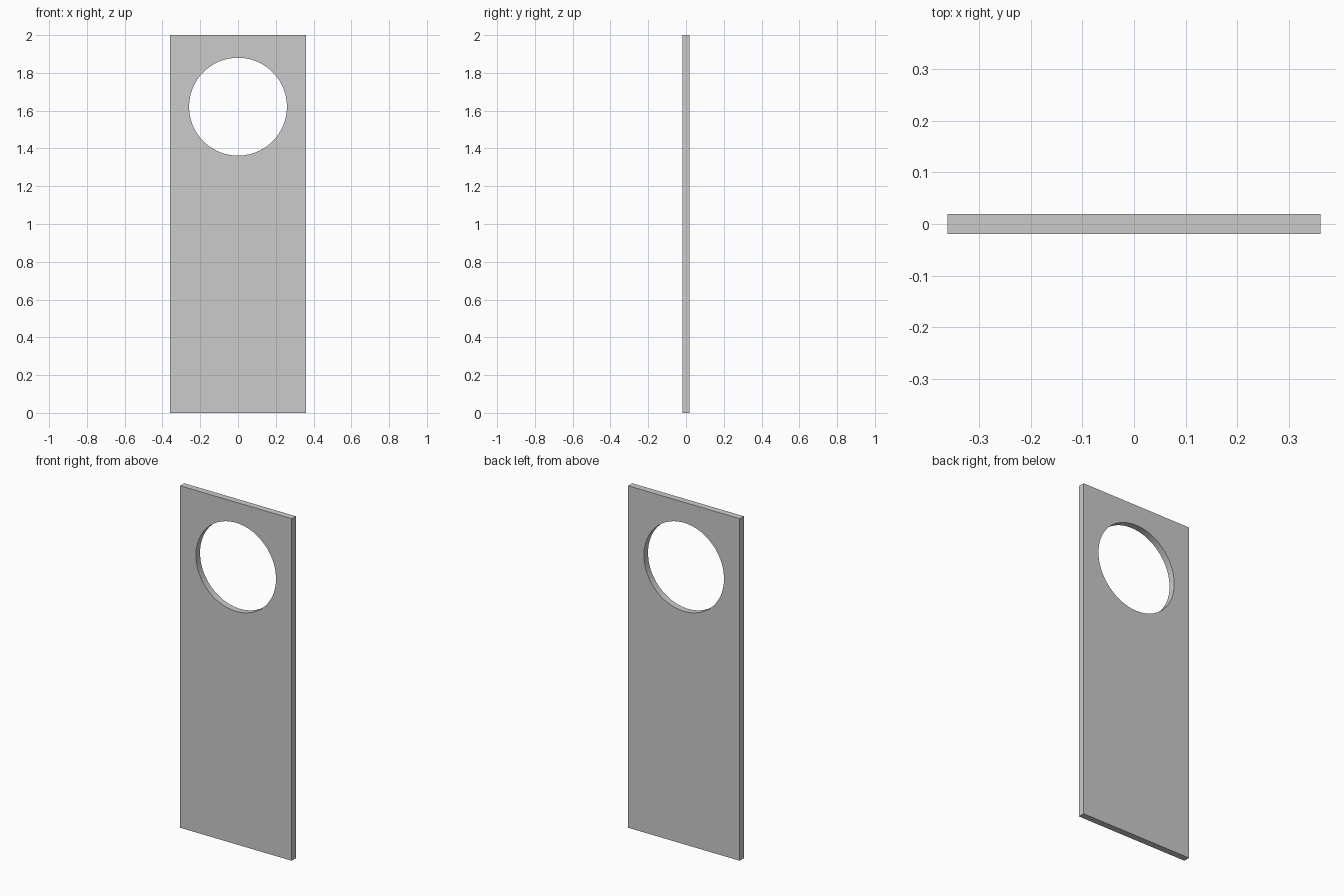
import bpy
import math

if "Cube" in bpy.data.objects:
    bpy.data.objects.remove(bpy.data.objects["Cube"])

WIDTH, THICKNESS, HEIGHT = 0.722, 0.038, 2.0
HOLE_RADIUS, HOLE_Z = 0.259, 1.621

# Flat hanging tag
bpy.ops.mesh.primitive_cube_add(size=1, location=(0, 0, HEIGHT / 2))
tag = bpy.context.object
tag.name = "tag_plate"
tag.scale = (WIDTH, THICKNESS, HEIGHT)
bpy.ops.object.transform_apply(location=True, rotation=True, scale=True)

# Round hole cutter through the thickness
bpy.ops.mesh.primitive_cylinder_add(vertices=96, radius=HOLE_RADIUS, depth=0.4,
                                    location=(0, 0, HOLE_Z),
                                    rotation=(math.pi / 2, 0, 0))
cutter = bpy.context.object
cutter.name = "hole_cutter"
cutter.hide_render = True

# Cut the hole, then discard the cutter
bpy.ops.object.select_all(action='DESELECT')
tag.select_set(True)
bpy.context.view_layer.objects.active = tag
cut = tag.modifiers.new("hole", 'BOOLEAN')
cut.operation = 'DIFFERENCE'
cut.solver = 'EXACT'
cut.object = cutter
bpy.ops.object.modifier_apply(modifier=cut.name)
bpy.data.objects.remove(cutter, do_unlink=True)

# Smooth hole wall with crisp edges
bpy.ops.object.shade_smooth_by_angle(angle=math.radians(30))
